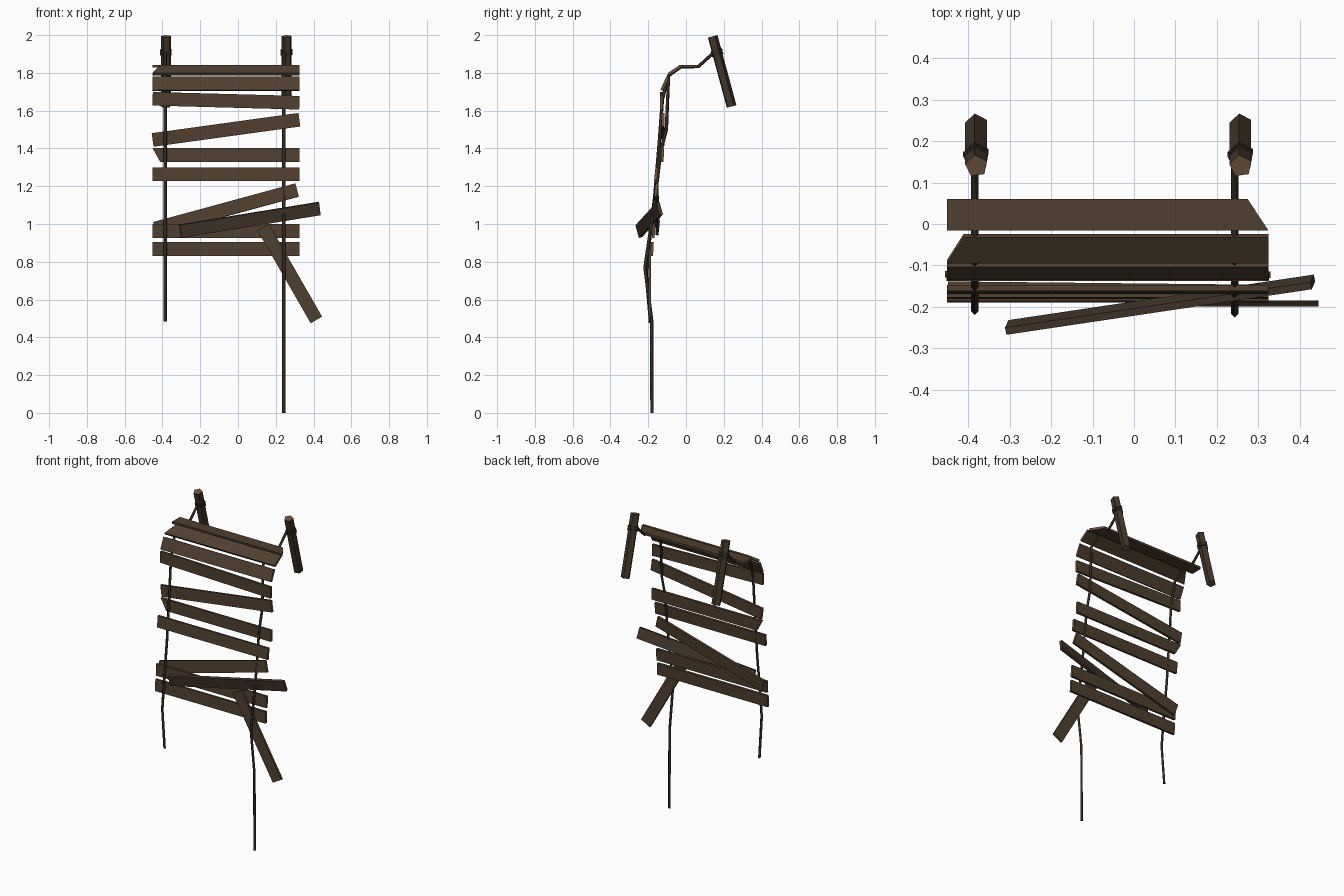
import bpy, bmesh, math
from mathutils import Vector, Matrix

if "Cube" in bpy.data.objects:
    bpy.data.objects.remove(bpy.data.objects["Cube"])


def material(name, rgb):
    m = bpy.data.materials.new(name)
    m.diffuse_color = (*rgb, 1)
    m.use_nodes = True
    m.node_tree.nodes["Principled BSDF"].inputs["Base Color"].default_value = m.diffuse_color
    return m


PLANK = material("plank brown", (0.080, 0.049, 0.027))
LOOSE = material("weathered brown", (0.062, 0.040, 0.026))
CUT = material("cut wood", (0.150, 0.088, 0.042))
POST = material("post brown", (0.056, 0.036, 0.021))
ROPE = material("dark rope", (0.034, 0.024, 0.016))


def finish(bm, name, mats):
    bmesh.ops.recalc_face_normals(bm, faces=bm.faces)
    me = bpy.data.meshes.new(name)
    bm.to_mesh(me)
    bm.free()
    for m in mats:
        me.materials.append(m)
    ob = bpy.data.objects.new(name, me)
    bpy.context.collection.objects.link(ob)
    return ob


def plank(name, a, b, across, width=0.072, cuts=(0, 0, 0, 0), mat=PLANK, thick=0.015):
    """Board from a to b; cuts shorten the corners: low-a, low-b, high-b, high-a."""
    a, b = Vector(a), Vector(b)
    u = (b - a).normalized()
    w = Vector(across)
    w = (w - u * w.dot(u)).normalized()
    n = u.cross(w)
    h = w * width / 2
    outline = [a - h + u * cuts[0], b - h - u * cuts[1],
               b + h - u * cuts[2], a + h + u * cuts[3]]
    bm = bmesh.new()
    face = bm.faces.new([bm.verts.new(p - n * thick / 2) for p in outline])
    res = bmesh.ops.extrude_face_region(bm, geom=[face])
    bmesh.ops.translate(bm, vec=n * thick,
                        verts=[v for v in res["geom"] if isinstance(v, bmesh.types.BMVert)])
    bm.normal_update()
    # sawn ends show lighter wood
    for f in bm.faces:
        f.material_index = 1 if abs(f.normal.dot(u)) > 0.5 else 0
    return finish(bm, name, [mat, CUT if mat is PLANK else mat])


def prism(name, top, bottom, radius, mats):
    top, bottom = Vector(top), Vector(bottom)
    d = top - bottom
    tilt = Vector((0, 0, 1)).rotation_difference(d.normalized()).to_matrix().to_4x4()
    bm = bmesh.new()
    bmesh.ops.create_cone(bm, cap_ends=True, segments=5, radius1=radius, radius2=radius,
                          depth=d.length,
                          matrix=Matrix.Translation((top + bottom) / 2) @ tilt
                          @ Matrix.Rotation(math.radians(8), 4, 'Z'))
    bm.normal_update()
    for f in bm.faces:
        f.material_index = 1 if abs(f.normal.dot(d.normalized())) > 0.9 else 0
    return finish(bm, name, mats)


def rope(name, x, path, radius=0.009):
    cu = bpy.data.curves.new(name, 'CURVE')
    cu.dimensions = '3D'
    cu.bevel_depth = radius
    cu.bevel_resolution = 0
    cu.use_fill_caps = True
    sp = cu.splines.new('POLY')
    sp.points.add(len(path) - 1)
    for p, (y, z) in zip(sp.points, path):
        p.co = (x, y, z, 1)
    cu.materials.append(ROPE)
    ob = bpy.data.objects.new(name, cu)
    bpy.context.collection.objects.link(ob)
    bpy.ops.object.select_all(action='DESELECT')
    ob.select_set(True)
    bpy.context.view_layer.objects.active = ob
    bpy.ops.object.convert(target='MESH')


# leaning posts with rope wraps
P0, P1 = Vector((0, 0.14, 1.993)), Vector((0, 0.24, 1.622))
for side, x in (("left", -0.381), ("right", 0.258)):
    off = Vector((x, 0, 0))
    prism(side + "_post", P0 + off, P1 + off, 0.028, [POST, CUT])
    for i, t in enumerate((0.19, 0.235)):
        prism(f"{side}_rope_wrap_{i}", P0.lerp(P1, t) + off, P0.lerp(P1, t + 0.037) + off,
              0.033, [ROPE, ROPE])

# hanging ropes, the left one snapped short
start = [(0.155, 1.915), (0.065, 1.833), (-0.025, 1.833), (-0.092, 1.785)]
rope("left_rope", -0.385, start + [(-0.125, 1.66), (-0.14, 1.45), (-0.165, 1.15),
                                   (-0.195, 0.9), (-0.211, 0.74), (-0.188, 0.485)])
rope("right_rope", 0.243, start + [(-0.104, 1.5), (-0.135, 1.38), (-0.165, 1.12),
                                   (-0.195, 0.92), (-0.217, 0.77), (-0.182, 0.49), (-0.18, 0)])

# planks still tied on: name, (y, z) left, (y, z) right, across (y, z), width, cuts
L, R = -0.452, 0.325
rows = [
    ("top_plank", (0.022, 1.835), (0.022, 1.835), (1, 0), 0.076, (0, 0, 0.05, 0)),
    ("edge_plank", (-0.060, 1.815), (-0.060, 1.815), (0.062, 0.042), 0.076, (0, 0, 0, 0.04)),
    ("bent_plank", (-0.113, 1.742), (-0.113, 1.742), (0.032, 0.07), 0.076, (0, 0, 0, 0)),
    ("upper_plank", (-0.13, 1.663), (-0.13, 1.642), (0.0, 1), 0.072, (0, 0, 0, 0)),
    ("crooked_plank", (-0.122, 1.445), (-0.122, 1.552), (0.02, 1), 0.072, (0, 0, 0, 0)),
    ("middle_plank", (-0.125, 1.365), (-0.125, 1.365), (0.03, 1), 0.072, (0.04, 0, 0, 0)),
    ("lower_middle_plank", (-0.158, 1.263), (-0.158, 1.263), (0.1, 1), 0.072, (0, 0, 0, 0)),
    ("slanted_plank", (-0.150, 0.975), (-0.158, 1.180), (0.1, 1), 0.072, (0, 0, 0, 0)),
    ("low_plank", (-0.172, 0.962), (-0.172, 0.962), (0.05, 1), 0.074, (0, 0, 0, 0)),
    ("bottom_plank", (-0.180, 0.867), (-0.180, 0.867), (0.05, 1), 0.074, (0, 0, 0, 0)),
]
for name, l, r, ac, width, cuts in rows:
    inset = 0.012 if name == "slanted_plank" else 0
    plank(name, (L + inset, *l), (R - inset, *r), (0, *ac), width, cuts)

# loose planks caught across the bottom
plank("loose_plank", (-0.306, -0.250, 0.962), (0.432, -0.140, 1.082), (0, -0.25, 1), 0.07,
      mat=LOOSE, thick=0.018)
plank("fallen_plank", (0.132, -0.192, 0.985), (0.415, -0.192, 0.492), (1, 0, 0.57), 0.07,
      mat=PLANK)
